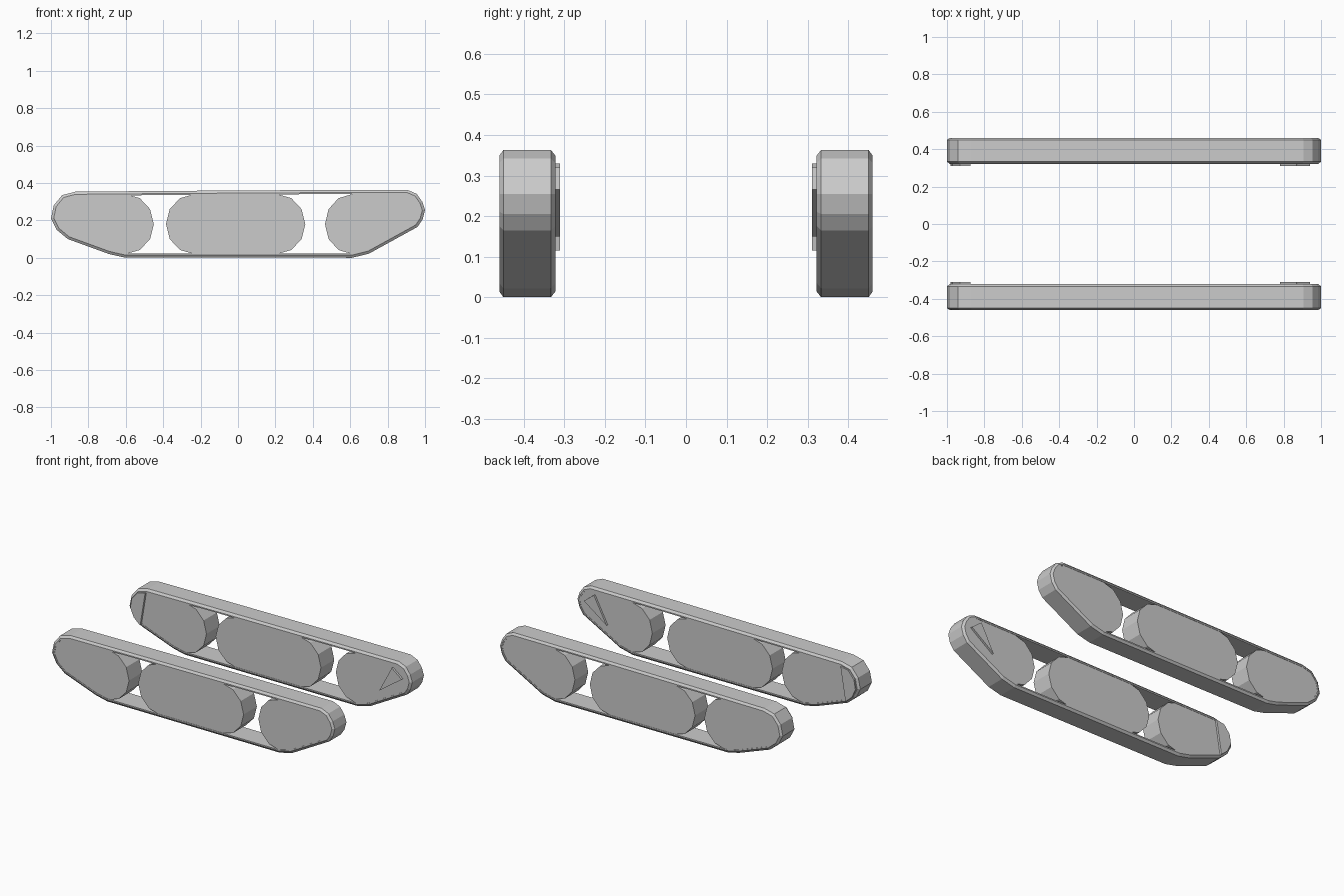
import bpy, bmesh, math
from mathutils import Vector

if "Cube" in bpy.data.objects:
    bpy.data.objects.remove(bpy.data.objects["Cube"])

# Side outline of the track (x, z), counter-clockwise from top left
LEFT_END = [(-0.87, 0.353), (-0.94, 0.335), (-0.985, 0.28), (-1.0, 0.21),
            (-0.97, 0.15), (-0.91, 0.10), (-0.69, 0.02), (-0.61, 0.002)]
RIGHT_END = [(0.61, 0.0), (0.70, 0.022), (0.96, 0.165), (0.987, 0.205),
             (1.0, 0.255), (0.985, 0.30), (0.955, 0.342), (0.905, 0.363)]
OUTLINE = LEFT_END + RIGHT_END + [(0.40, 0.362), (-0.43, 0.357)]


def inset(points, d):
    """Move every edge of a counter-clockwise outline inward by d."""
    result = []
    for i, p in enumerate(points):
        a, b, c = Vector(points[i - 1]), Vector(p), Vector(points[(i + 1) % len(points)])
        u, v = (b - a).normalized(), (c - b).normalized()
        n1, n2 = Vector((-u.y, u.x)), Vector((-v.y, v.x))
        result.append(tuple(b + (n1 + n2) * d / (1 + n1.dot(n2))))
    return result


def finish(name, bm):
    bmesh.ops.recalc_face_normals(bm, faces=bm.faces)
    mesh = bpy.data.meshes.new(name)
    bm.to_mesh(mesh)
    bm.free()
    obj = bpy.data.objects.new(name, mesh)
    bpy.context.collection.objects.link(obj)
    mirror = obj.modifiers.new("Mirror", 'MIRROR')
    mirror.use_axis = (False, True, False)
    mirror.use_mirror_merge = False
    return obj


def loft(bm, rings, closed):
    n = len(rings[0])
    pairs = list(zip(rings, rings[1:]))
    if closed:
        pairs.append((rings[-1], rings[0]))
    for r, s in pairs:
        for i in range(n):
            j = (i + 1) % n
            bm.faces.new((r[i], r[j], s[j], s[i]))


def prism(name, points, y0, y1):
    bm = bmesh.new()
    rings = [[bm.verts.new((x, y, z)) for x, z in points] for y in (y0, y1)]
    loft(bm, rings, False)
    for r in rings:
        bm.faces.new(r)
    return finish(name, bm)


def arc(cx, rx, side):
    """Half ellipse bulging to +x (side 1, going up) or -x (side -1, going down)."""
    return [(cx + side * rx * math.cos(t), 0.18 + side * 0.16 * math.sin(t))
            for t in (math.radians(-90 + 30 * k) for k in range(7))]


# Track belt: chamfered cross-section (y, inset) carried round the outline
bm = bmesh.new()
section = [(0.322, 0.014), (0.333, 0.0), (0.45, 0.0), (0.46, 0.014), (0.46, 0.022), (0.322, 0.022)]
rings = [[bm.verts.new((x, y, z)) for x, z in inset(OUTLINE, d)] for y, d in section]
loft(bm, rings, True)
finish("track_belt", bm)

# Wheel blocks inside the belt
inner = inset(OUTLINE, 0.019)
prism("rear_wheel_block", inner[:8] + arc(-0.60, 0.15, 1), 0.324, 0.458)
prism("middle_wheel_block", arc(0.21, 0.15, 1) + arc(-0.235, 0.15, -1), 0.324, 0.458)
prism("front_wheel_block", inner[8:16] + arc(0.61, 0.145, -1), 0.324, 0.458)

# Thin mounting plates on the inner faces
prism("rear_plate", [(-0.875, 0.33), (-0.93, 0.32), (-0.97, 0.27), (-0.98, 0.21),
                     (-0.955, 0.155), (-0.91, 0.115)], 0.311, 0.335)
prism("front_plate", [(0.78, 0.15), (0.94, 0.265), (0.87, 0.32)], 0.311, 0.335)
